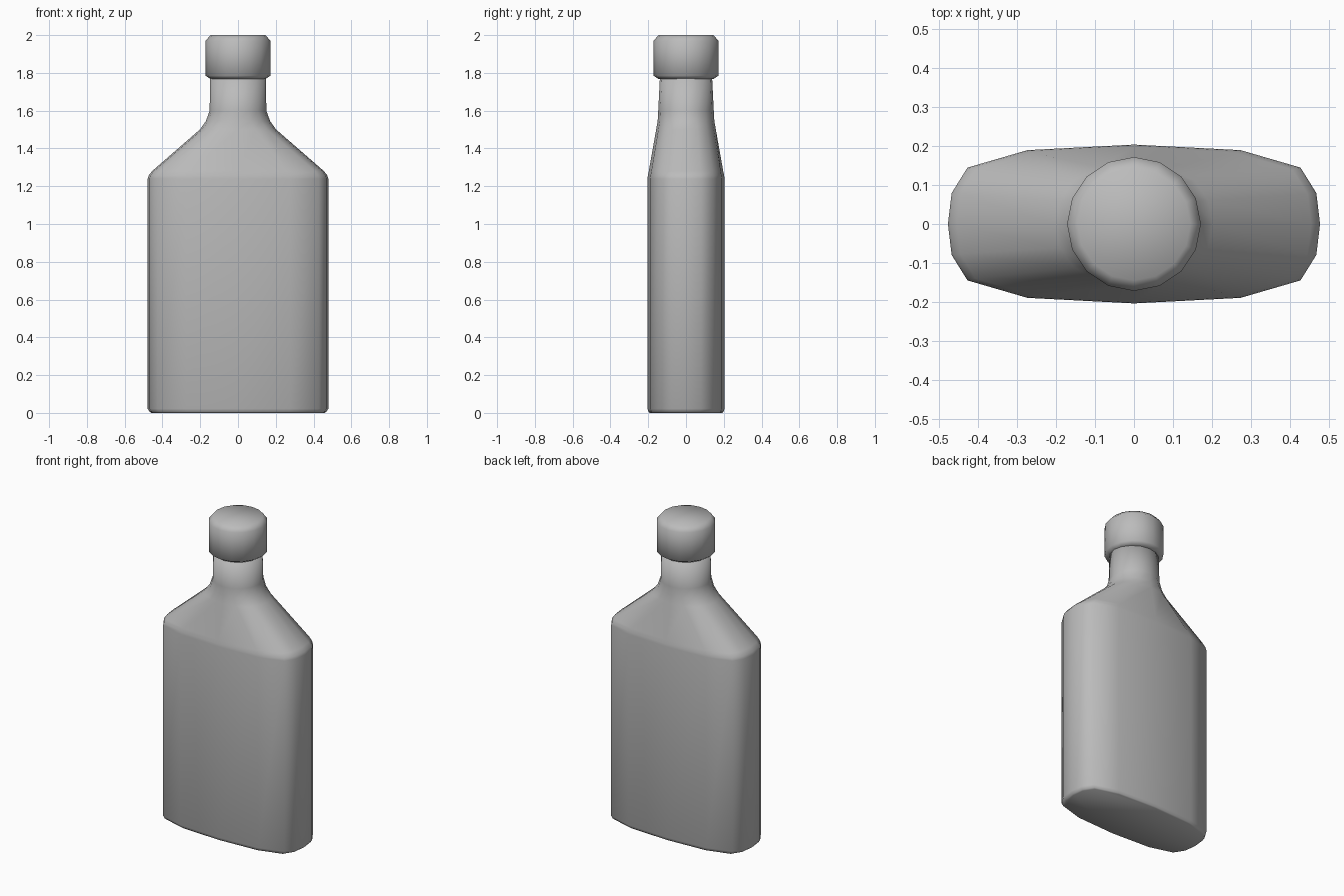
import bpy
import bmesh

cube = bpy.data.objects.get("Cube")
if cube:
    bpy.data.objects.remove(cube, do_unlink=True)

grey = bpy.data.materials.new("plain_grey")
grey.use_nodes = True
colour = (0.5, 0.5, 0.5, 1)
grey.diffuse_color = colour
grey.node_tree.nodes["Principled BSDF"].inputs["Base Color"].default_value = colour

# Quarter outlines of unit size: flattened flask section and circle
FLASK = [(1, 0), (0.98, 0.39), (0.895, 0.71), (0.573, 0.93), (0, 1)]
ROUND = [(1, 0), (0.924, 0.383), (0.707, 0.707), (0.383, 0.924), (0, 1)]


def section(roundness):
    """Blend the two quarters and mirror them into a full 16-sided ring."""
    q = [tuple(a + (b - a) * roundness for a, b in zip(f, r))
         for f, r in zip(FLASK, ROUND)]
    half = q + [(-x, y) for x, y in q[-2::-1]]
    return half + [(x, -y) for x, y in half[-2:0:-1]]


def loft(name, rings):
    """Skin rings of (height, half width, half depth, roundness)."""
    bm = bmesh.new()
    loops = [[bm.verts.new((x * w, y * d, z)) for x, y in section(r)]
             for z, w, d, r in rings]
    for low, high in zip(loops, loops[1:]):
        for i in range(len(low)):
            j = (i + 1) % len(low)
            bm.faces.new((low[i], low[j], high[j], high[i]))
    bm.faces.new(loops[0][::-1])
    bm.faces.new(loops[-1])
    for face in bm.faces:
        face.smooth = True
    mesh = bpy.data.meshes.new(name)
    bm.to_mesh(mesh)
    bm.free()
    mesh.materials.append(grey)
    obj = bpy.data.objects.new(name, mesh)
    bpy.context.collection.objects.link(obj)
    return obj


# Flask body, sloping shoulders and neck
loft("bottle", [
    (0.0, 0.46, 0.192, 0),
    (0.006, 0.468, 0.198, 0),
    (0.022, 0.478, 0.204, 0),
    (1.24, 0.478, 0.204, 0),
    (1.257, 0.473, 0.202, 0),
    (1.28, 0.455, 0.197, 0),
    (1.5, 0.202, 0.158, 0.7),
    (1.545, 0.17, 0.15, 0.9),
    (1.6, 0.15, 0.147, 1),
    (1.78, 0.148, 0.138, 1),
])

# Round stopper with chamfered rims
loft("cap", [
    (1.768, 0.146, 0.146, 1),
    (1.785, 0.172, 0.172, 1),
    (1.97, 0.172, 0.172, 1),
    (2.0, 0.145, 0.145, 1),
])
